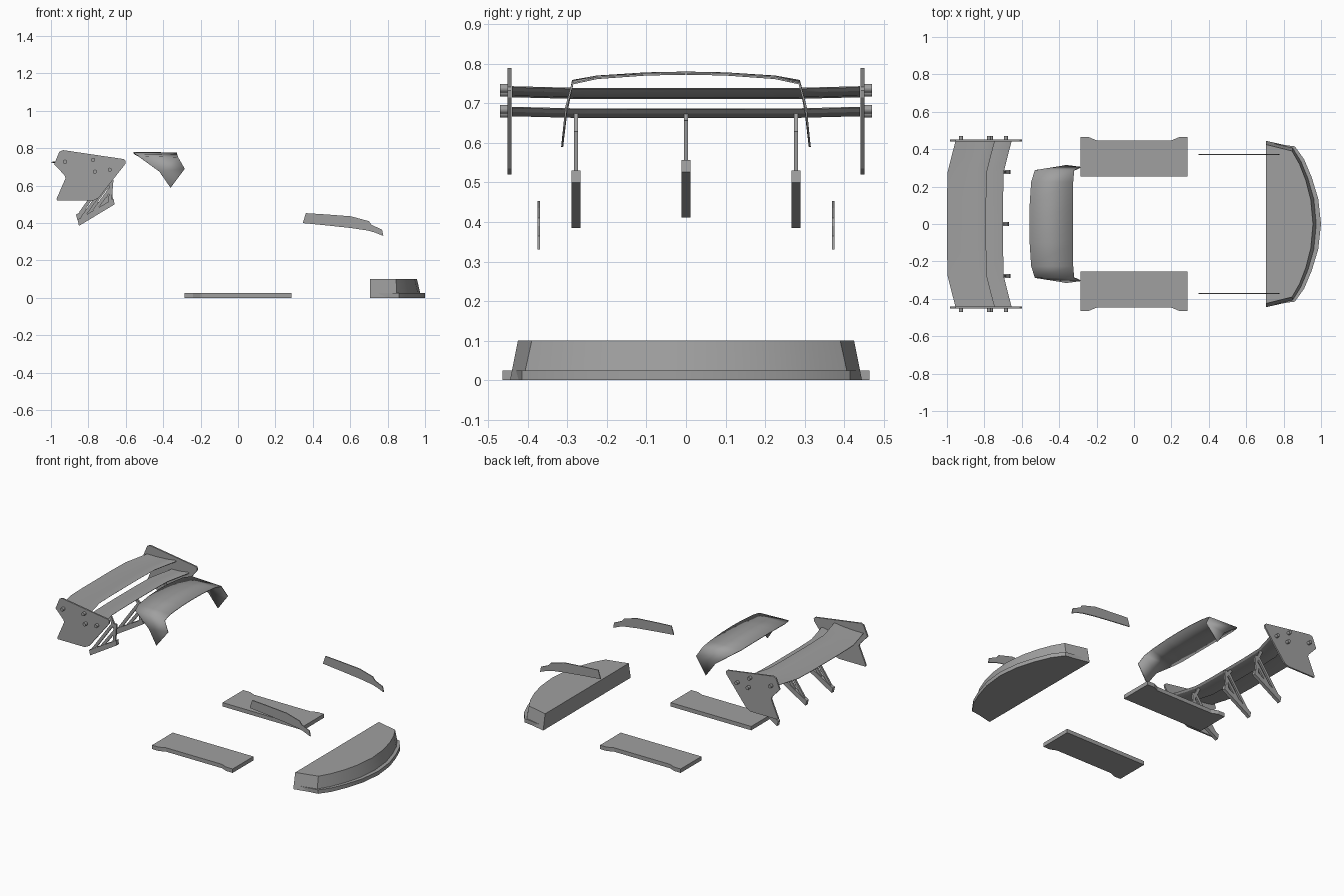
import bpy
import bmesh
from mathutils import Vector

cube = bpy.data.objects.get("Cube")
if cube:
    bpy.data.objects.remove(cube, do_unlink=True)

GREY = (0.35, 0.35, 0.35, 1)
grey = bpy.data.materials.new("primer_grey")
grey.use_nodes = True
grey.diffuse_color = GREY
grey.node_tree.nodes["Principled BSDF"].inputs["Base Color"].default_value = GREY


def finish(name, bm, smooth=False):
    bmesh.ops.recalc_face_normals(bm, faces=bm.faces)
    mesh = bpy.data.meshes.new(name)
    bm.to_mesh(mesh)
    bm.free()
    mesh.materials.append(grey)
    obj = bpy.data.objects.new(name, mesh)
    bpy.context.collection.objects.link(obj)
    if smooth:
        bpy.ops.object.select_all(action="DESELECT")
        obj.select_set(True)
        bpy.context.view_layer.objects.active = obj
        bpy.ops.object.shade_smooth_by_angle(angle=0.5)
    return obj


def loft(name, rings, closed=True, smooth=False):
    """Skin equal-length rings of 3D points; closed rings get end caps."""
    bm = bmesh.new()
    rows = [[bm.verts.new(p) for p in ring] for ring in rings]
    n = len(rows[0])
    for a, b in zip(rows, rows[1:]):
        for i in range(n if closed else n - 1):
            j = (i + 1) % n
            bm.faces.new((a[i], a[j], b[j], b[i]))
    if closed:
        bm.faces.new(rows[0])
        bm.faces.new(rows[-1])
    return finish(name, bm, smooth)


def side_plate(name, profile, y, thick):
    """Extrude an x-z profile across y."""
    return loft(name, [[(x, y + s * thick / 2, z) for x, z in profile] for s in (-1, 1)])


def bar(name, a, b, y, depth, width):
    """Straight bar between two x-z points."""
    a, b = Vector(a), Vector(b)
    d = (b - a).normalized()
    n = Vector((-d.y, d.x)) * depth / 2
    return side_plate(name, [a + n, b + n, b - n, a - n], y, width)


def both(half):
    """Complete a half outline that ends on the centre line."""
    return half + [(x, -y) for x, y in reversed(half[:-1])]


# Front splitter: sloped body with a lip around its nose
body_low = both([(.705, .445), (.85, .412), (.895, .34), (.935, .245), (.967, .135), (.98, 0)])
body_top = both([(.705, .425), (.845, .39), (.885, .32), (.918, .235), (.945, .13), (.957, 0)])
loft("front_splitter_body", [[(x, y, 0) for x, y in body_low],
                             [(x, y, .1) for x, y in body_top]], smooth=True)
lip = both([(.75, .43), (.86, .415), (.91, .345), (.95, .25), (.985, .135), (1, 0)])
loft("front_splitter_lip", [[(x, y, z) for x, y in lip] for z in (0, .025)], smooth=True)

# Side sills with flared ends, and thin fender blades
sill = [(-.287, .253), (-.287, .464), (-.24, .464), (-.2, .447),
        (.2, .447), (.24, .464), (.287, .464), (.287, .253)]
blade = [(.363, .453), (.46, .447), (.605, .436), (.7, .41), (.715, .39), (.77, .365),
         (.777, .331), (.73, .35), (.695, .36), (.6, .374), (.45, .39), (.346, .4)]
for side, s in (("left", 1), ("right", -1)):
    loft("sill_" + side, [[(x, s * y, z) for x, y in sill] for z in (0, .025)])
    side_plate("fender_blade_" + side, blade, s * .372, .006)

# Roof spoiler: each row is y, front x, front z, rear x, rear z
rows = [(.313, -.36, .59, -.363, .592), (.303, -.285, .69, -.42, .675),
        (.287, -.32, .75, -.53, .757), (.225, -.325, .764, -.55, .768),
        (.1, -.325, .773, -.558, .776), (0, -.325, .775, -.56, .778)]
rows += [(-r[0],) + r[1:] for r in reversed(rows[:-1])]
roof = loft("roof_spoiler", [[(xf, y, zf), (xr, y, zr)] for y, xf, zf, xr, zr in rows],
            closed=False, smooth=True)
shell = roof.modifiers.new("shell", "SOLIDIFY")
shell.thickness = .005
shell.offset = 0

# Rear wing planes: inverted aerofoils swept forward and up at the tips
sweep = [(-.44, .045), (-.36, .024), (-.28, .004), (-.14, 0), (0, 0),
         (.14, 0), (.28, .004), (.36, .024), (.44, .045)]
main = [(-1, .727), (-.93, .727), (-.85, .732), (-.8, .739), (-.79, .736),
        (-.8, .727), (-.85, .715), (-.92, .711), (-.97, .718), (-1, .724)]
slat = [(-.825, .676), (-.77, .678), (-.71, .687), (-.7, .684),
        (-.71, .674), (-.75, .663), (-.79, .664), (-.825, .673)]
for name, foil in (("main_wing", main), ("wing_slat", slat)):
    loft(name, [[(x + dx, y, z + .1 * dx) for x, z in foil] for y, dx in sweep], smooth=True)

# End plates with bolts
plate = [(-.955, .782), (-.935, .79), (-.61, .742), (-.6, .732), (-.603, .715),
         (-.745, .535), (-.775, .52), (-.968, .52), (-.97, .53),
         (-.922, .64), (-.927, .655), (-.983, .715)]
bolts = [(-.925, .728), (-.775, .738), (-.765, .675), (-.685, .685)]
for side, s in (("left", 1), ("right", -1)):
    side_plate("end_plate_" + side, plate, s * .446, .01)
    for i, (x, z) in enumerate(bolts):
        bm = bmesh.new()
        bmesh.ops.create_cone(bm, cap_ends=True, segments=12, radius1=.011,
                              radius2=.011, depth=.03)
        for v in bm.verts:
            v.co = (x + v.co.x, s * .456 + v.co.z, z + v.co.y)
        finish(f"end_plate_bolt_{side}_{i + 1}", bm, smooth=True)

# Three wing supports: inclined foot and triangulated struts
foot = [(-.85, .385), (-.66, .5), (-.665, .53), (-.858, .418)]
for label, y, dx, dz in (("right", -.278, 0, 0), ("centre", 0, -.008, .027), ("left", .278, 0, 0)):
    side_plate("wing_foot_" + label, [(x + dx, z + dz) for x, z in foot], y, .022)
    struts = [("rear_strut", (-.835, .425), (-.69, .63)),
              ("front_strut", (-.685, .51), (-.675, .63)),
              ("brace", (-.77, .465), (-.68, .585)),
              ("top_strut", (-.68, .6), (-.715, .672))]
    for part, a, b in struts:
        top = dz if part != "top_strut" else 0
        bar(f"{part}_{label}", (a[0] + dx, a[1] + dz), (b[0] + dx, b[1] + top), y, .018, .011)
